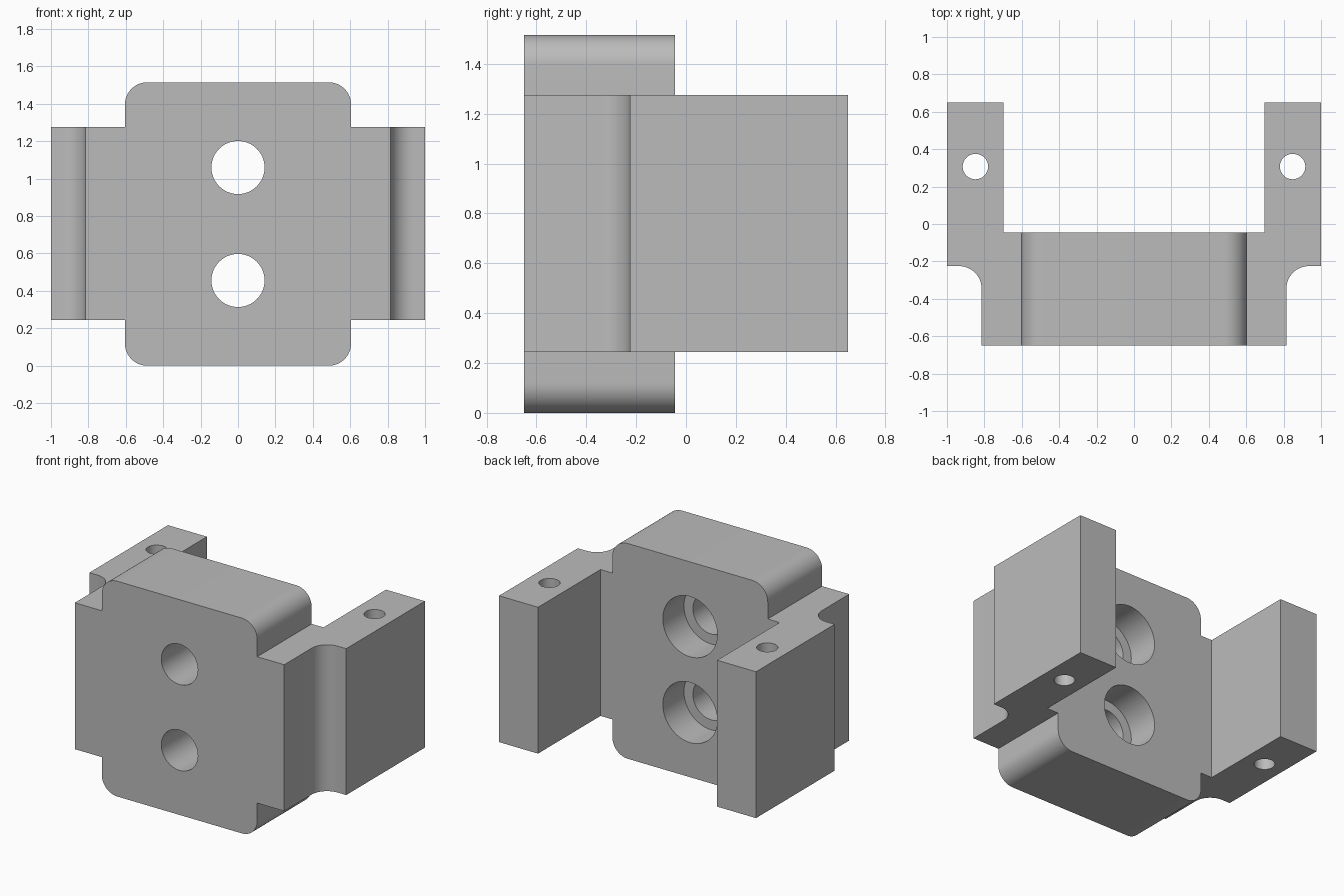
import bpy, bmesh
from math import sin, cos, pi, radians
from mathutils import Vector

cube = bpy.data.objects.get("Cube")
if cube:
    bpy.data.objects.remove(cube, do_unlink=True)

grey = bpy.data.materials.new("plain grey")
grey.use_nodes = True
colour = (0.5, 0.5, 0.5, 1)
grey.diffuse_color = colour
grey.node_tree.nodes["Principled BSDF"].inputs["Base Color"].default_value = colour

FRONT, BACK, PLATE_BACK = -0.65, 0.65, -0.045
HEIGHT, ARM_LOW, ARM_HIGH = 1.515, 0.245, 1.275
MID = HEIGHT / 2


def arc(cx, cy, r, start, end, n=12):
    """Points on an arc, angles in degrees."""
    angles = [radians(start + (end - start) * i / n) for i in range(n + 1)]
    return [(cx + r * cos(a), cy + r * sin(a)) for a in angles]


def prism(name, points, low, high, axis):
    """Extrude a 2D outline along Z (outline is x, y) or Y (outline is x, z)."""
    place = (lambda u, v: (u, v, low)) if axis == "Z" else (lambda u, v: (u, low, v))
    bm = bmesh.new()
    face = bm.faces.new([bm.verts.new(place(u, v)) for u, v in points])
    grown = bmesh.ops.extrude_face_region(bm, geom=[face])["geom"]
    shift = Vector((0, 0, high - low)) if axis == "Z" else Vector((0, high - low, 0))
    bmesh.ops.translate(bm, vec=shift, verts=[g for g in grown if isinstance(g, bmesh.types.BMVert)])
    bmesh.ops.recalc_face_normals(bm, faces=bm.faces)
    mesh = bpy.data.meshes.new(name)
    bm.to_mesh(mesh)
    bm.free()
    mesh.materials.append(grey)
    obj = bpy.data.objects.new(name, mesh)
    bpy.context.collection.objects.link(obj)
    return obj


def boolean(target, tool, operation):
    bpy.context.view_layer.objects.active = target
    mod = target.modifiers.new(operation.lower(), "BOOLEAN")
    mod.operation, mod.solver, mod.object = operation, "EXACT", tool
    bpy.ops.object.modifier_apply(modifier=mod.name)
    bpy.data.objects.remove(tool, do_unlink=True)


# U-shaped bracket with two rear arms and filleted shoulders
half = [(0.815, FRONT)] + arc(0.935, -0.345, 0.12, 180, 90)
half += [(1, -0.225), (1, BACK), (0.697, BACK), (0.697, PLATE_BACK)]
outline = half + [(-x, y) for x, y in reversed(half)]
bracket = prism("clamp_bracket", outline, ARM_LOW, ARM_HIGH, "Z")

# Tall centre block with rounded corners
cx, r = 0.605 - 0.12, 0.12
corners = [(cx, HEIGHT - r, 0), (-cx, HEIGHT - r, 90), (-cx, r, 180), (cx, r, 270)]
rounded = [p for x, z, a in corners for p in arc(x, z, r, a, a + 90)]
boolean(bracket, prism("centre_block", rounded, FRONT, PLATE_BACK, "Y"), "UNION")

for side in (-1, 1):
    # Counterbored bolt hole through the block
    z = MID + side * 0.302
    for name, radius, low in (("bolt_hole", 0.142, -0.8), ("counterbore", 0.212, PLATE_BACK - 0.235)):
        ring = arc(0, z, radius, 0, 360, 64)[:-1]
        boolean(bracket, prism(name, ring, low, 0.1, "Y"), "DIFFERENCE")
    # Vertical pin hole through each arm
    ring = arc(side * 0.848, 0.307, 0.068, 0, 360, 48)[:-1]
    boolean(bracket, prism("pin_hole", ring, 0.1, 1.4, "Z"), "DIFFERENCE")

# Smooth the curved walls, keep the edges crisp
bpy.ops.object.select_all(action="DESELECT")
bracket.select_set(True)
bpy.context.view_layer.objects.active = bracket
bpy.ops.object.shade_smooth_by_angle(angle=radians(30))
